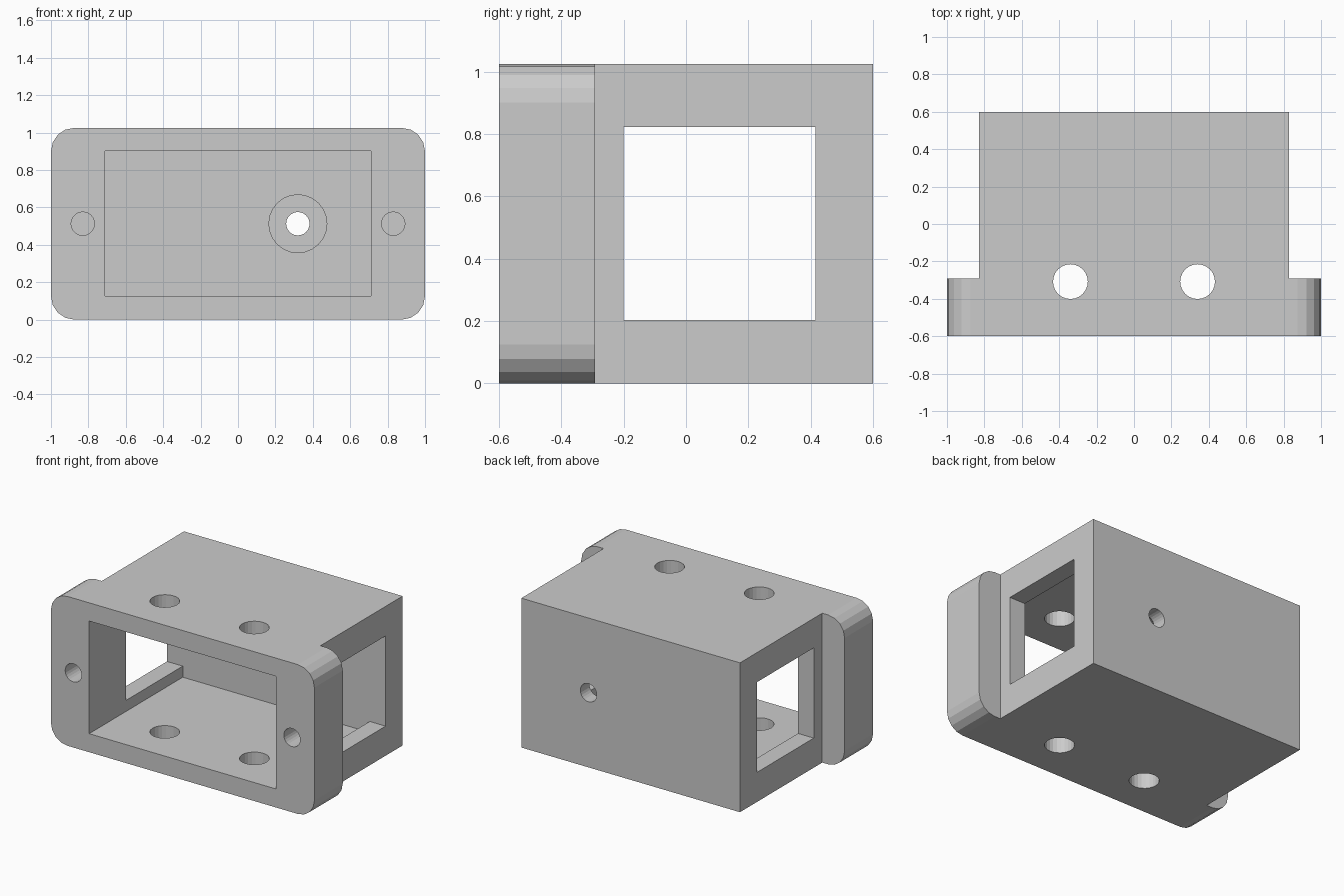
import bpy, bmesh
from math import sin, cos, pi
from mathutils import Matrix, Vector

if "Cube" in bpy.data.objects:
    bpy.data.objects.remove(bpy.data.objects["Cube"])

H = 1.025                      # overall height
MID = H / 2
FRONT, FLANGE_BACK, BACK = -0.6, -0.292, 0.6
BODY_X, FLANGE_X, R = 0.83, 1.0, 0.125


def corner(cx, cz, start):
    return [(cx + R * cos(start + i * pi / 8), cz + R * sin(start + i * pi / 8))
            for i in range(5)]


# Housing: flange end pieces and body share one watertight outline
bm = bmesh.new()
right = ([(BODY_X, 0)] + corner(FLANGE_X - R, R, -pi / 2)
         + corner(FLANGE_X - R, H - R, 0) + [(BODY_X, H)])
left = [(-x, z) for x, z in reversed(right)]
front = [bm.verts.new((x, FRONT, z)) for x, z in right + left]
rear = [bm.verts.new((x, FLANGE_BACK, z)) for x, z in right + left]
n, k = len(front), len(right)
bm.faces.new(front)
for i in range(n):
    j = (i + 1) % n
    bm.faces.new((front[i], rear[i], rear[j], front[j]))
bm.faces.new(rear[:k])
bm.faces.new(rear[k:])
ring = [rear[0], rear[k - 1], rear[k], rear[-1]]
end = [bm.verts.new((v.co.x, BACK, v.co.z)) for v in ring]
for i in range(4):
    j = (i + 1) % 4
    bm.faces.new((ring[i], end[i], end[j], ring[j]))
bm.faces.new(end)
bmesh.ops.recalc_face_normals(bm, faces=bm.faces)
bmesh.ops.dissolve_limit(bm, angle_limit=0.01, verts=bm.verts, edges=bm.edges)
mesh = bpy.data.meshes.new("housing")
bm.to_mesh(mesh)
bm.free()
housing = bpy.data.objects.new("housing", mesh)
bpy.context.collection.objects.link(housing)


def cut(name, bm):
    me = bpy.data.meshes.new(name)
    bm.to_mesh(me)
    bm.free()
    ob = bpy.data.objects.new(name, me)
    bpy.context.collection.objects.link(ob)
    ob.hide_render = True
    mod = housing.modifiers.new(name, 'BOOLEAN')
    mod.operation, mod.solver, mod.object = 'DIFFERENCE', 'EXACT', ob
    bpy.context.view_layer.objects.active = housing
    bpy.ops.object.modifier_apply(modifier=name)
    bpy.data.objects.remove(ob)


def cut_box(name, lo, hi):
    lo, hi = Vector(lo), Vector(hi)
    bm = bmesh.new()
    bmesh.ops.create_cube(bm, size=1, matrix=Matrix.Translation((lo + hi) / 2)
                          @ Matrix.Diagonal((*(hi - lo), 1)))
    cut(name, bm)


def cut_hole(name, start, axis, length, radius):
    axis = Vector(axis)
    mat = (Matrix.Translation(Vector(start) + axis * length / 2)
           @ axis.to_track_quat('Z', 'Y').to_matrix().to_4x4())
    bm = bmesh.new()
    bmesh.ops.create_cone(bm, cap_ends=True, segments=24, radius1=radius,
                          radius2=radius, depth=length, matrix=mat)
    cut(name, bm)


# Main cavity, open at the front
cut_box("cavity", (-0.71, -0.8, 0.127), (0.71, 0.415, 0.9))

# Mirrored side windows, vertical holes and blind screw holes
for s in (-1, 1):
    xs = sorted((s * 0.65, s * 0.95))
    cut_box("window", (xs[0], -0.2, 0.203), (xs[1], 0.415, 0.822))
    cut_hole("vertical_hole", (s * 0.34, -0.308, -0.2), (0, 0, 1), 1.5, 0.093)
    cut_hole("screw_hole", (s * BODY_X, -0.7, MID), (0, 1, 0), 0.35, 0.0625)

# Rear hole with a wider recess on the inside
cut_hole("recess", (0.32, 0.3, MID), (0, 1, 0), 0.2, 0.155)
cut_hole("rear_hole", (0.32, 0.2, MID), (0, 1, 0), 0.6, 0.0625)
